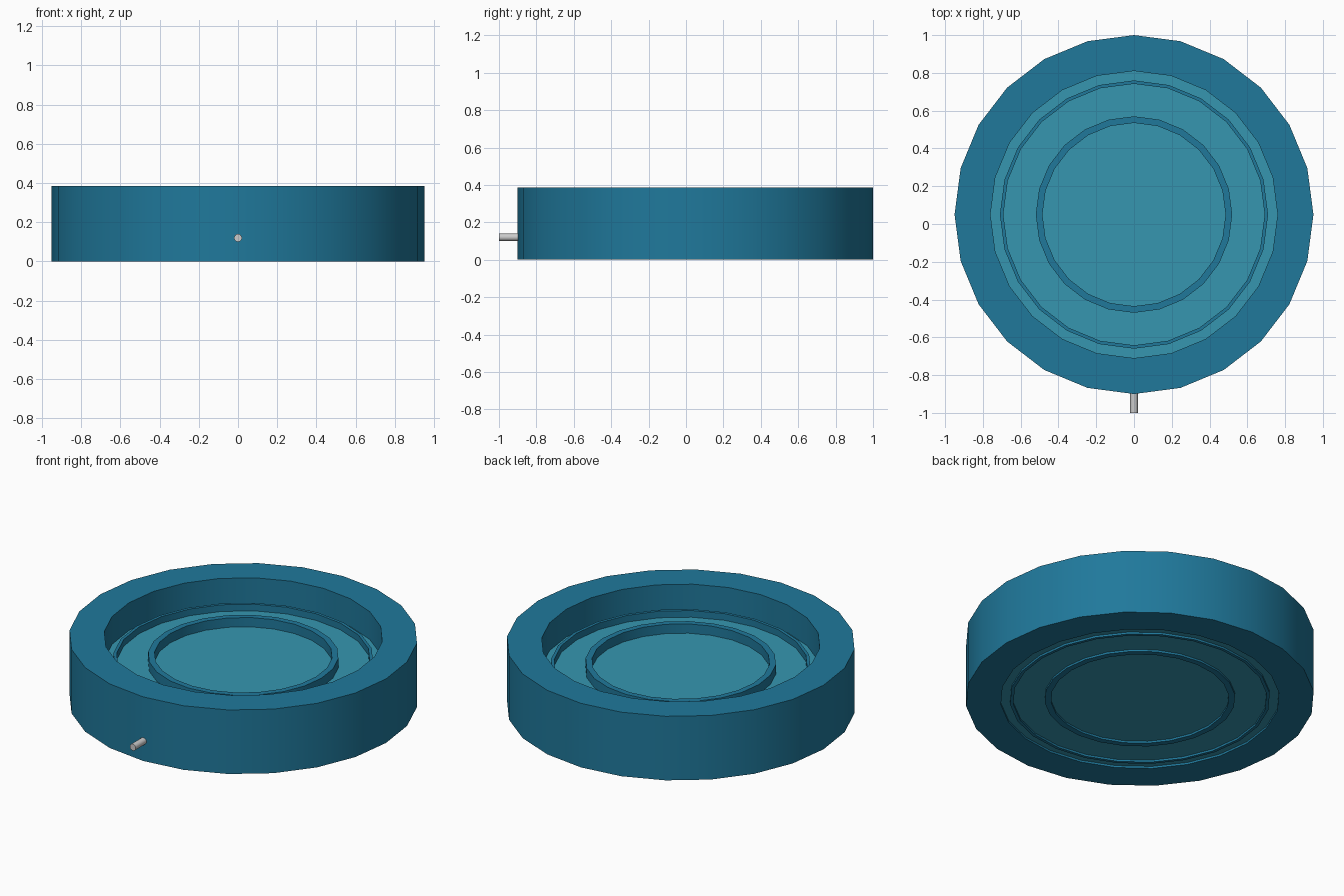
import bpy, bmesh, math

if "Cube" in bpy.data.objects:
    bpy.data.objects.remove(bpy.data.objects["Cube"])

SIDES = 24
CENTRE_Y = 0.05


def material(name, color):
    m = bpy.data.materials.new(name)
    m.diffuse_color = color
    m.use_nodes = True
    m.node_tree.nodes["Principled BSDF"].inputs["Base Color"].default_value = m.diffuse_color
    return m


def lathe(name, profile, mat, closed=True):
    """Revolve (radius, z) points round the pool axis, one vertex facing +y."""
    bm = bmesh.new()
    rings = []
    for r, z in profile:
        if r == 0:
            rings.append([bm.verts.new((0, 0, z))] * SIDES)
        else:
            rings.append([bm.verts.new((r * math.sin(2 * math.pi * i / SIDES),
                                        r * math.cos(2 * math.pi * i / SIDES), z))
                          for i in range(SIDES)])
    pairs = list(zip(rings, rings[1:]))
    if closed:
        pairs.append((rings[-1], rings[0]))
    for a, b in pairs:
        for i in range(SIDES):
            j = (i + 1) % SIDES
            bm.faces.new(list(dict.fromkeys((a[i], a[j], b[j], b[i]))))
    bmesh.ops.recalc_face_normals(bm, faces=bm.faces)
    mesh = bpy.data.meshes.new(name)
    bm.to_mesh(mesh)
    bm.free()
    ob = bpy.data.objects.new(name, mesh)
    ob.location.y = CENTRE_Y
    bpy.context.collection.objects.link(ob)
    mesh.materials.append(mat)
    smooth(ob)
    return ob


def smooth(ob):
    bpy.ops.object.select_all(action='DESELECT')
    ob.select_set(True)
    bpy.context.view_layer.objects.active = ob
    bpy.ops.object.shade_smooth_by_angle(angle=math.radians(30))


def ring(name, outer, inner, top, mat):
    return lathe(name, [(outer, 0), (outer, top), (inner, top), (inner, 0)], mat)


wall_blue = material("wall_blue", (0.014, 0.19, 0.33, 1))
water_blue = material("water_blue", (0.037, 0.305, 0.434, 1))

# Basin wall and the two rings standing in it
ring("basin_wall", 0.95, 0.76, 0.385, wall_blue)
ring("outer_ring", 0.71, 0.692, 0.258, wall_blue)
ring("inner_ring", 0.52, 0.485, 0.274, wall_blue)

# Water body filling the basin, slightly raised off the ground
lathe("water", [(0, 0.012), (0.765, 0.012), (0.765, 0.218), (0, 0.218)],
      water_blue, closed=False)

# Small drain pipe at the front
bpy.ops.mesh.primitive_cylinder_add(vertices=16, radius=0.02, depth=0.14,
                                    location=(0, -0.93, 0.12),
                                    rotation=(math.pi / 2, 0, 0))
pipe = bpy.context.object
pipe.name = "drain_pipe"
smooth(pipe)
